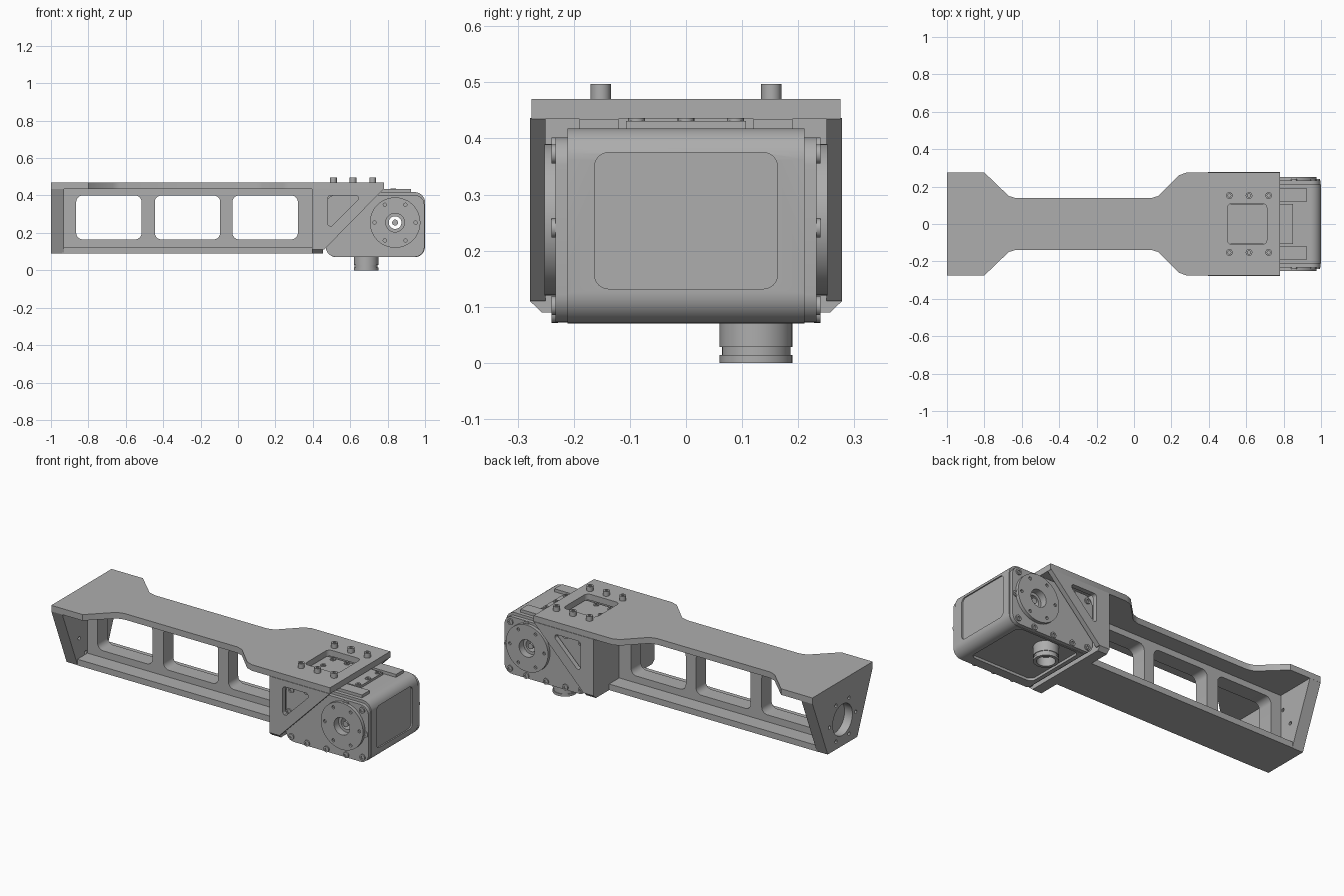
import bpy, bmesh, math
from mathutils import Vector

old = bpy.data.objects.get("Cube")
if old:
    bpy.data.objects.remove(old)

grey = bpy.data.materials.new("machined_grey")
grey.use_nodes = True
COLOUR = (0.42, 0.42, 0.42, 1)
grey.diffuse_color = COLOUR
grey.node_tree.nodes["Principled BSDF"].inputs["Base Color"].default_value = COLOUR


def rounded(points, r, n=6):
    """Replace every corner of a polygon by an arc of radius r."""
    out = []
    for i, p in enumerate(points):
        p = Vector(p)
        u = (Vector(points[i - 1]) - p).normalized()
        v = (Vector(points[(i + 1) % len(points)]) - p).normalized()
        half = u.angle(v) / 2
        c = p + (u + v).normalized() * r / math.sin(half)
        a, b = p + u * r / math.tan(half) - c, p + v * r / math.tan(half) - c
        out += [c + a.lerp(b, k / n).normalized() * r for k in range(n + 1)]
    return out


def rect(u0, u1, v0, v1, r=0):
    pts = [(u0, v0), (u1, v0), (u1, v1), (u0, v1)]
    return rounded(pts, r) if r else pts


def circle(u, v, r, n=32):
    return [(u + r * math.cos(2 * math.pi * k / n), v + r * math.sin(2 * math.pi * k / n))
            for k in range(n)]


def prism(name, axis, pts, a, b):
    """Extrude a flat outline along an axis from a to b."""
    place = {"x": lambda p, t: (t, p[0], p[1]),
             "y": lambda p, t: (p[0], t, p[1]),
             "z": lambda p, t: (p[0], p[1], t)}[axis]
    bm = bmesh.new()
    low = [bm.verts.new(place(p, a)) for p in pts]
    high = [bm.verts.new(place(p, b)) for p in pts]
    bm.faces.new(low)
    bm.faces.new(high)
    for i in range(len(pts)):
        bm.faces.new((low[i - 1], low[i], high[i], high[i - 1]))
    bmesh.ops.recalc_face_normals(bm, faces=bm.faces)
    mesh = bpy.data.meshes.new(name)
    bm.to_mesh(mesh)
    bm.free()
    mesh.materials.append(grey)
    obj = bpy.data.objects.new(name, mesh)
    bpy.context.collection.objects.link(obj)
    return obj


def activate(obj):
    bpy.ops.object.select_all(action="DESELECT")
    obj.select_set(True)
    bpy.context.view_layer.objects.active = obj


def cut(obj, *cutters):
    """Subtract cutter solids and remove them."""
    activate(obj)
    for c in cutters:
        mod = obj.modifiers.new("cut", "BOOLEAN")
        mod.operation, mod.solver, mod.object = "DIFFERENCE", "EXACT", c
        bpy.ops.object.modifier_apply(modifier=mod.name)
        bpy.data.objects.remove(c)


def screw(name, axis, u, v, a, b, r):
    """Cap screw with a hexagonal socket, head at b."""
    s = prism(name, axis, circle(u, v, r, 16), a, b)
    cut(s, prism("socket", axis, circle(u, v, r * 0.5, 6), b - (b - a) * 0.45, b + (b - a) * 0.1))


# Top plate, waisted in the middle, with an access window
half = [(-1, 0.275), (-0.8, 0.275), (-0.67, 0.15), (-0.63, 0.138), (0.09, 0.138),
        (0.13, 0.15), (0.24, 0.26), (0.28, 0.275), (0.78, 0.275)]
plate = prism("top_plate", "z", half + [(x, -y) for x, y in reversed(half)], 0.435, 0.47)
cut(plate, prism("window", "z", rect(0.5, 0.71, -0.11, 0.11, 0.025), 0.4, 0.5))

# Tapered mounting end with a blind bore and a bolt circle
end = prism("mounting_end", "x", [(-0.275, 0.436), (-0.135, 0.09), (0.135, 0.09), (0.275, 0.436)],
            -1, -0.93)
holes = [prism("hole", "x", circle(0.12 * math.cos(k * math.pi / 3),
                                   0.24 + 0.12 * math.sin(k * math.pi / 3), 0.01, 12), -1.1, -0.9)
         for k in range(6)]
cut(end, prism("bore", "x", circle(0, 0.24, 0.09), -1.1, -0.95), *holes)

# Beam: central web with three windows, wide bottom flange, filleted pockets
web = prism("beam_web", "y", rect(-0.94, 0.41, 0.1, 0.436), -0.045, 0.045)
cut(web, *[prism("window", "y", rect(x, x + 0.35, 0.165, 0.4, 0.035), -0.3, 0.3)
           for x in (-0.865, -0.445, -0.03)])
flange = prism("beam_flange", "z", rect(-0.94, 0.45, -0.137, 0.137), 0.09, 0.125)

# Clevis: cross wall with chamfered feet, and a triangular cheek on each side
wall = prism("clevis_wall", "x", [(-0.278, 0.436), (-0.278, 0.11), (-0.257, 0.09), (0.257, 0.09),
                                  (0.278, 0.11), (0.278, 0.436)], 0.395, 0.455)
for side, label in ((1, "left"), (-1, "right")):
    cheek = prism(label + "_cheek", "y", [(0.395, 0.436), (0.395, 0.11), (0.46, 0.11), (0.78, 0.436)],
                  side * 0.25, side * 0.278)
    cut(cheek, prism("window", "y", rounded([(0.48, 0.4), (0.665, 0.4), (0.48, 0.215)], 0.015),
                     -0.4, 0.4))

# Actuator housing with recessed end and bottom panels and a through bore
AX, AZ = 0.84, 0.255
body = prism("actuator_body", "y", rect(0.47, 1, 0.07, 0.418, 0.055), -0.211, 0.211)
cut(body,
    prism("end_panel", "x", rect(-0.163, 0.163, 0.132, 0.375, 0.025), 0.992, 1.1),
    prism("bottom_panel", "z", rect(0.53, 0.93, -0.175, 0.2, 0.03), 0, 0.085),
    prism("bore", "y", circle(AX, AZ, 0.034), -0.3, 0.3))

# Side covers, output discs and their screws
cover_screws = [(0.505, 0.37), (0.605, 0.385), (0.855, 0.385), (0.957, 0.372), (0.978, 0.24),
                (0.49, 0.24), (0.505, 0.1), (0.605, 0.088), (0.73, 0.088), (0.855, 0.088),
                (0.96, 0.102)]
for side, label in ((1, "left"), (-1, "right")):
    cover = prism(label + "_cover", "y", rect(0.47, 0.996, 0.072, 0.402, 0.05),
                  side * 0.21, side * 0.233)
    cut(cover, prism("bore", "y", circle(AX, AZ, 0.05), -0.3, 0.3))
    disc = prism(label + "_output_disc", "y", circle(AX, AZ, 0.135, 48), side * 0.225, side * 0.252)
    small = [prism("hole", "y", circle(AX + 0.11 * math.cos(k * math.pi / 3),
                                       AZ + 0.11 * math.sin(k * math.pi / 3), 0.009, 12),
                   side * 0.242, side * 0.3) for k in range(6)]
    cut(disc, prism("bore", "y", circle(AX, AZ, 0.05), -0.3, 0.3), *small)
    for u, v in cover_screws:
        screw(label + "_cover_screw", "y", u, v, side * 0.228, side * 0.24, 0.017)

shaft = prism("centre_shaft", "y", circle(AX, AZ, 0.016, 20), -0.22, 0.22)

# Raised pads on top of the actuator
prism("centre_pad", "z", rect(0.49, 0.85, -0.107, 0.107), 0.41, 0.431)
for side, label in ((1, "left"), (-1, "right")):
    prism(label + "_pad", "z", rect(0.49, 0.925, side * 0.12, side * 0.19), 0.41, 0.435)
    for x in (0.51, 0.615, 0.72):
        screw(label + "_plate_screw", "z", x, side * 0.152, 0.465, 0.497, 0.018)
    for x in (0.545, 0.635, 0.83):
        screw(label + "_pad_screw", "z", x, side * 0.088, 0.42, 0.436, 0.015)
for x in (0.545, 0.83):
    screw("centre_pad_screw", "z", x, 0, 0.42, 0.436, 0.015)

# Cable connector underneath, stepped and hollow
for name, r, a, b in (("connector_collar", 0.065, 0.028, 0.09), ("connector_neck", 0.061, 0.012, 0.03),
                      ("connector_rim", 0.065, 0, 0.014)):
    part = prism(name, "z", circle(0.685, 0.125, r), a, b)
    cut(part, prism("socket", "z", circle(0.685, 0.125, 0.048), -0.1, 0.05))

# Smooth the curved sides, keep the machined edges sharp
for obj in list(bpy.context.collection.objects):
    if obj.type == "MESH" and obj.data.materials and obj.data.materials[0] == grey:
        activate(obj)
        bpy.ops.object.shade_smooth_by_angle(angle=math.radians(30))
